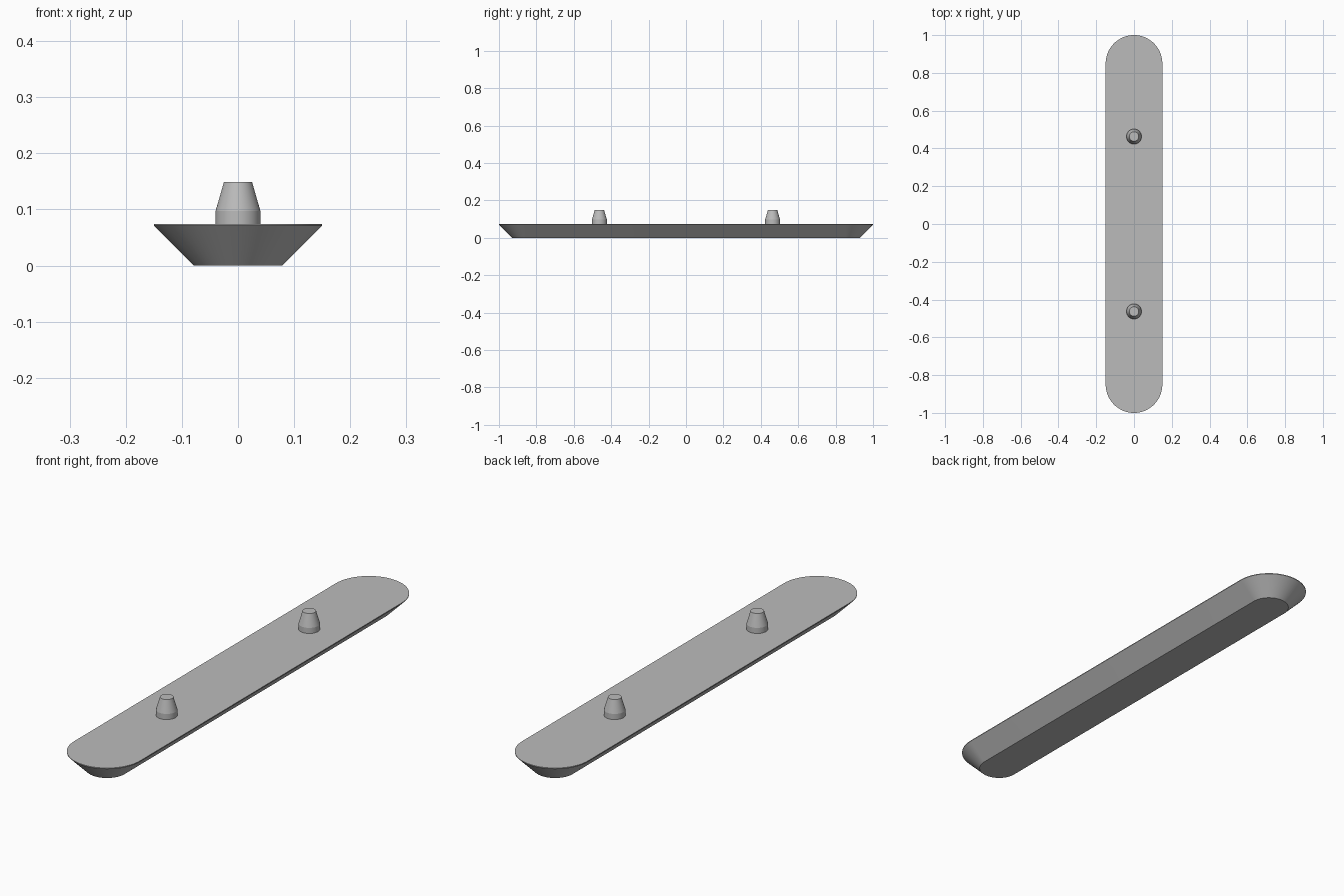
import bpy, bmesh, math

# Remove the default cube
cube = bpy.data.objects.get("Cube")
if cube:
    bpy.data.objects.remove(cube, do_unlink=True)

grey = bpy.data.materials.new("plain grey")
grey.use_nodes = True
colour = (0.5, 0.5, 0.5, 1)
grey.diffuse_color = colour
grey.node_tree.nodes["Principled BSDF"].inputs["Base Color"].default_value = colour


def stack_rings(name, profile, half_length=0.0, centre_y=0.0, steps=32):
    """Join rounded rings of (radius, height), stretched along y, into a closed solid."""
    bm = bmesh.new()
    rings = []
    for radius, z in profile:
        ring = []
        for end in ((1, -1) if half_length else (0,)):
            count = steps + 1 if end else 2 * steps
            start = math.pi if end < 0 else 0
            for i in range(count):
                a = start + math.pi * i / steps
                ring.append(bm.verts.new((radius * math.cos(a),
                                          centre_y + end * half_length + radius * math.sin(a), z)))
        rings.append(ring)
    for low, high in zip(rings, rings[1:]):
        for i in range(len(low)):
            j = (i + 1) % len(low)
            bm.faces.new((low[i], low[j], high[j], high[i]))
    bm.faces.new(rings[0][::-1])
    bm.faces.new(rings[-1])
    mesh = bpy.data.meshes.new(name)
    bm.to_mesh(mesh)
    bm.free()
    mesh.materials.append(grey)
    obj = bpy.data.objects.new(name, mesh)
    bpy.context.collection.objects.link(obj)
    bpy.ops.object.select_all(action="DESELECT")
    bpy.context.view_layer.objects.active = obj
    obj.select_set(True)
    bpy.ops.object.shade_smooth_by_angle(angle=math.radians(15))
    return obj


# Long bar with bevelled underside and a thin upright lip
stack_rings("bar", [(0.079, 0), (0.15, 0.071), (0.15, 0.074)], half_length=0.85)

# Two tapered pegs on top
for name, y in (("front_peg", -0.463), ("back_peg", 0.463)):
    stack_rings(name, [(0.04, 0.07), (0.04, 0.097), (0.025, 0.149)], centre_y=y)
